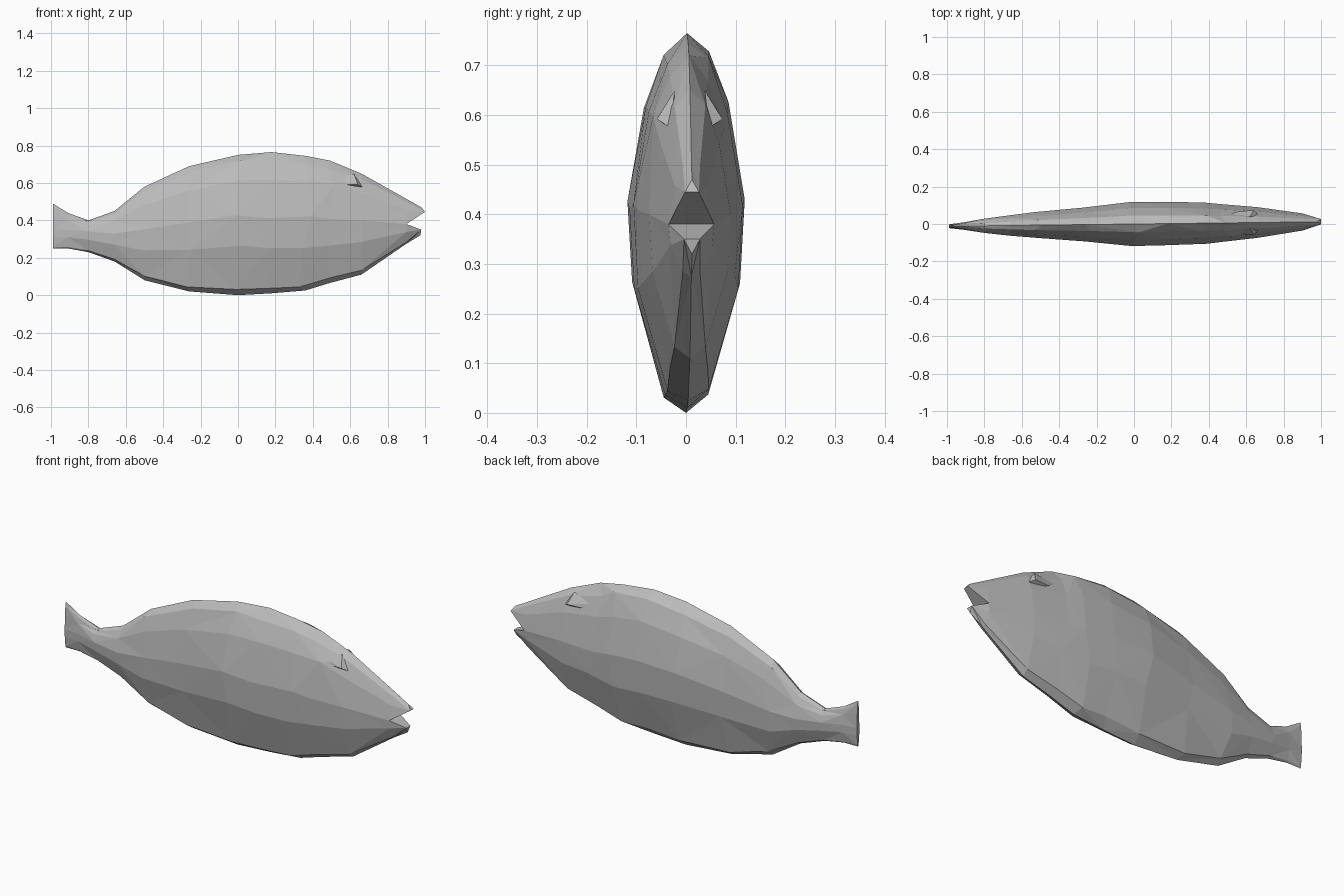
import bpy
import bmesh
import random
from mathutils import Vector

random.seed(4)
cube = bpy.data.objects.get("Cube")
if cube:
    bpy.data.objects.remove(cube)

grey = bpy.data.materials.new("fish grey")
grey.use_nodes = True
colour = (0.5, 0.5, 0.5, 1)
grey.diffuse_color = colour
grey.node_tree.nodes["Principled BSDF"].inputs["Base Color"].default_value = colour

# Body stations from tail to mouth: x, bottom z, widest z, top z, half width
STATIONS = [
    (-0.99, 0.25, 0.35, 0.49, 0.010),
    (-0.91, 0.25, 0.35, 0.44, 0.020),
    (-0.80, 0.23, 0.34, 0.40, 0.038),
    (-0.66, 0.18, 0.33, 0.45, 0.055),
    (-0.50, 0.08, 0.35, 0.58, 0.070),
    (-0.26, 0.02, 0.39, 0.69, 0.090),
    (0.00, 0.00, 0.43, 0.75, 0.118),
    (0.18, 0.01, 0.42, 0.765, 0.116),
    (0.36, 0.025, 0.41, 0.745, 0.110),
    (0.49, 0.065, 0.41, 0.72, 0.100),
    (0.66, 0.11, 0.40, 0.65, 0.082),
    (0.90, 0.275, 0.38, 0.515, 0.046),
]
# Half section from below: share of width, share of height to or past the widest line
LOWER = [(0.38, 0.08), (0.92, 0.60)]
UPPER = [(0.72, 0.57), (0.38, 0.88)]


def drift(x):
    return 0.012 * x


def section(x, low, mid, high, width, jitter):
    half = [(w, low + (mid - low) * t) for w, t in LOWER]
    half += [(1, mid)]
    half += [(w, mid + (high - mid) * t) for w, t in UPPER]

    def point(side, w, z):
        shift = random.uniform(-jitter, jitter)
        return Vector((x + shift, drift(x) + side * w * width, z + shift * 0.4))

    right = [point(-1, w, z) for w, z in half]
    left = [point(1, w, z) for w, z in reversed(half)]
    return ([Vector((x, drift(x), low))] + right
            + [Vector((x, drift(x), high))] + left)


def finish(name, bm):
    bmesh.ops.recalc_face_normals(bm, faces=bm.faces)
    mesh = bpy.data.meshes.new(name)
    bm.to_mesh(mesh)
    bm.free()
    mesh.materials.append(grey)
    obj = bpy.data.objects.new(name, mesh)
    bpy.context.collection.objects.link(obj)


# Body, tail and jaws as one faceted skin
bm = bmesh.new()
rings = []
for station in STATIONS:
    jitter = 0.03 if -0.6 < station[0] < 0.6 else 0
    rings.append([bm.verts.new(p) for p in section(*station, jitter)])
count = len(rings[0])
for i, (a, b) in enumerate(zip(rings, rings[1:])):
    for k in range(count):
        n = (k + 1) % count
        if (i + k) % 2:
            bm.faces.new((a[k], a[n], b[n]))
            bm.faces.new((a[k], b[n], b[k]))
        else:
            bm.faces.new((a[k], a[n], b[k]))
            bm.faces.new((a[n], b[n], b[k]))
bm.faces.new(rings[0])

# Jaws: each narrows to a blunt lip, leaving an open mouth between them
mouth = rings[-1]
upper_arc = mouth[3:10]
lower_arc = mouth[9:] + mouth[:4]


def add_jaw(arc, inner, outer, half_width):
    y = drift(1)
    first = arc[0].co.y - y
    side = -1 if first < 0 else 1
    start = bm.verts.new((inner[0], y + side * half_width, inner[1]))
    end = bm.verts.new((inner[0], y - side * half_width, inner[1]))
    lip = bm.verts.new((outer[0], y, outer[1]))
    centre = len(arc) // 2
    for k in range(centre):
        bm.faces.new((arc[k], arc[k + 1], start))
        bm.faces.new((arc[-1 - k], arc[-2 - k], end))
    bm.faces.new((arc[centre], lip, start))
    bm.faces.new((arc[centre], lip, end))
    bm.faces.new((start, lip, end))
    bm.faces.new((arc[0], start, end, arc[-1]))


add_jaw(upper_arc, (1.0, 0.445), (0.98, 0.47), 0.014)
add_jaw(lower_arc, (0.98, 0.35), (0.975, 0.32), 0.016)
finish("fish_body", bm)

# Brow ridge over each eye
for side, label in ((-1, "right"), (1, "left")):
    bm = bmesh.new()
    y = drift(0.62)
    for x, out, z in ((0.56, 0.060, 0.592), (0.67, 0.040, 0.575),
                      (0.64, 0.066, 0.592), (0.62, 0.030, 0.65),
                      (0.52, 0.050, 0.62), (0.62, 0.035, 0.57)):
        bm.verts.new((x, y + side * out, z))
    bmesh.ops.convex_hull(bm, input=bm.verts)
    finish(label + "_brow", bm)
